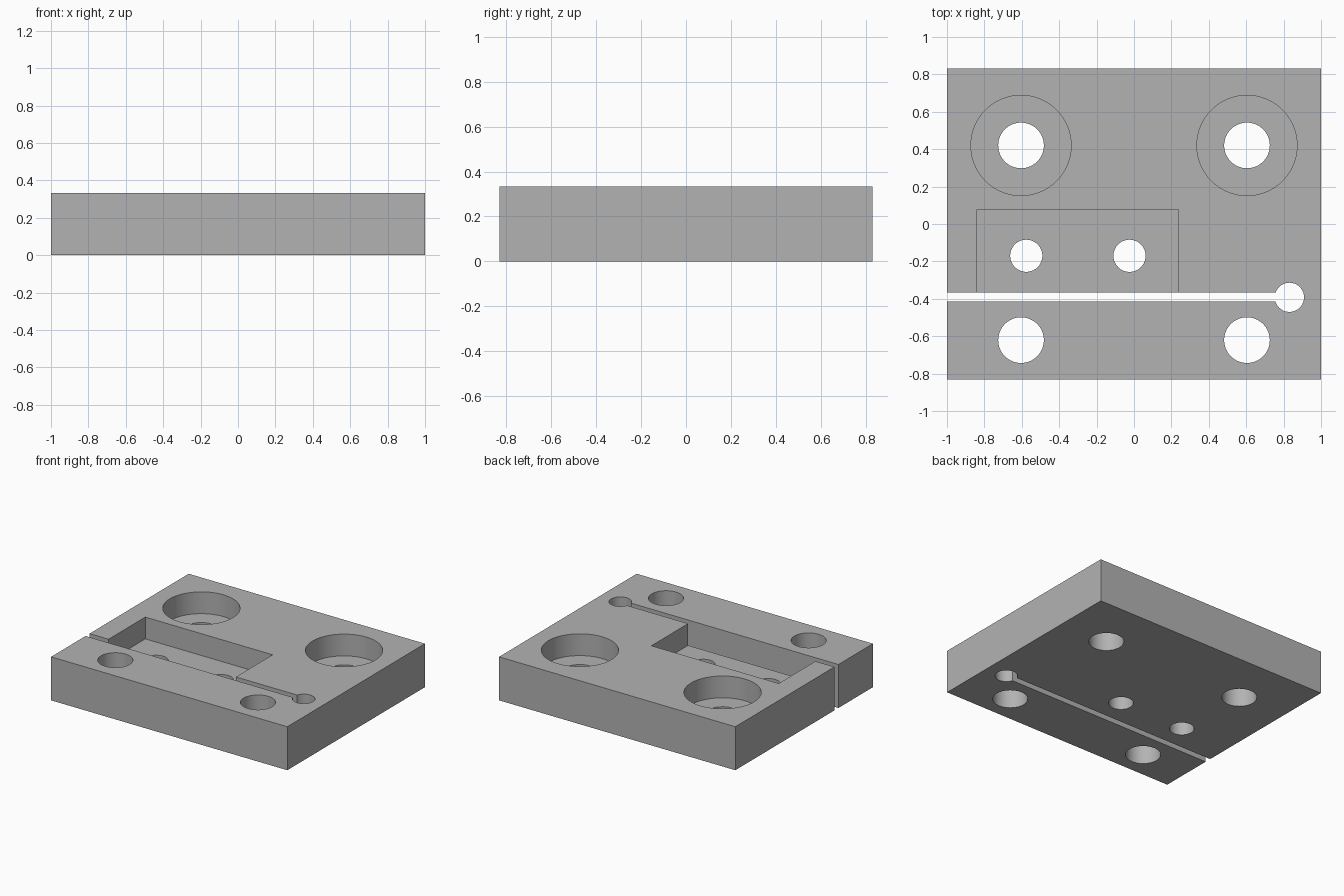
import bpy

if "Cube" in bpy.data.objects:
    bpy.data.objects.remove(bpy.data.objects["Cube"])

W, D, H = 2.0, 1.664, 0.333
FLOOR = 0.166          # level of pocket and counterbore floors
OVER = 0.1             # cutter overshoot past the surface

steel = bpy.data.materials.new("grey_steel")
steel.diffuse_color = (0.45, 0.45, 0.45, 1)
steel.use_nodes = True
steel.node_tree.nodes["Principled BSDF"].inputs["Base Color"].default_value = steel.diffuse_color


def box(name, x0, x1, y0, y1, z0, z1):
    bpy.ops.mesh.primitive_cube_add(
        size=1, location=((x0 + x1) / 2, (y0 + y1) / 2, (z0 + z1) / 2))
    ob = bpy.context.object
    ob.name = name
    ob.scale = (x1 - x0, y1 - y0, z1 - z0)
    bpy.ops.object.transform_apply(location=True, rotation=False, scale=True)
    ob.data.materials.append(steel)
    return ob


def cylinder(name, x, y, r, z0=-OVER):
    z1 = H + OVER
    bpy.ops.mesh.primitive_cylinder_add(
        vertices=64, radius=r, depth=z1 - z0, location=(x, y, (z0 + z1) / 2))
    ob = bpy.context.object
    ob.name = name
    ob.data.materials.append(steel)
    return ob


# Main block
plate = box("clamp_plate", -W / 2, W / 2, -D / 2, D / 2, 0, H)
cutters = []

# Four bolt holes, the rear pair counterbored
for x in (-0.604, 0.604):
    cutters.append(cylinder("rear_counterbore_cutter", x, 0.42, 0.268, FLOOR))
    cutters.append(cylinder("rear_bolt_hole_cutter", x, 0.42, 0.122))
    cutters.append(cylinder("front_bolt_hole_cutter", x, -0.621, 0.122))

# Rectangular pocket opening into the slot, with two small through holes
cutters.append(box("pocket_cutter", -0.839, 0.239, -0.39, 0.077, FLOOR, H + OVER))
for x in (-0.576, -0.024):
    cutters.append(cylinder("pocket_hole_cutter", x, -0.17, 0.086))

# Flexure slot from the left side, ending in a round relief hole
cutters.append(box("slot_cutter", -W / 2 - OVER, 0.83, -0.415, -0.367, -OVER, H + OVER))
cutters.append(cylinder("relief_hole_cutter", 0.831, -0.392, 0.078))

# Cut everything out of the block
bpy.context.view_layer.objects.active = plate
for cutter in cutters:
    mod = plate.modifiers.new(cutter.name, "BOOLEAN")
    mod.operation = "DIFFERENCE"
    mod.solver = "EXACT"
    mod.object = cutter
    bpy.ops.object.modifier_apply(modifier=mod.name)
for cutter in cutters:
    bpy.data.objects.remove(cutter, do_unlink=True)

# Smooth hole walls, sharp edges
bpy.ops.object.select_all(action="DESELECT")
plate.select_set(True)
bpy.ops.object.shade_smooth_by_angle()
